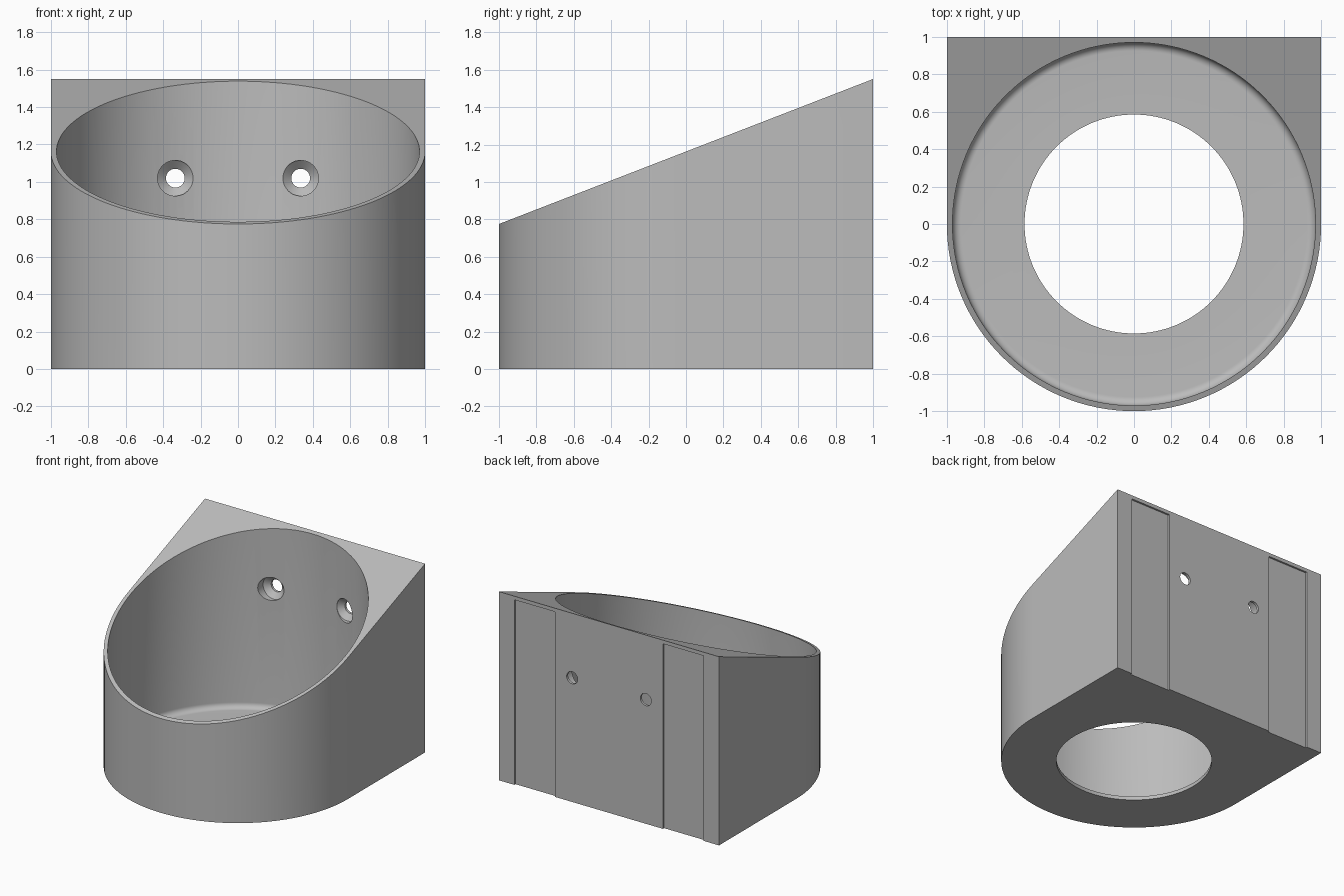
import bpy, bmesh
from math import sin, cos, pi, radians
from mathutils import Matrix

cube = bpy.data.objects.get("Cube")
if cube:
    bpy.data.objects.remove(cube, do_unlink=True)

grey = bpy.data.materials.new("plain grey")
grey.use_nodes = True
colour = (0.5, 0.5, 0.5, 1)
grey.diffuse_color = colour
grey.node_tree.nodes["Principled BSDF"].inputs["Base Color"].default_value = colour


def make_object(name, bm):
    bmesh.ops.recalc_face_normals(bm, faces=bm.faces)
    mesh = bpy.data.meshes.new(name)
    bm.to_mesh(mesh)
    bm.free()
    mesh.materials.append(grey)
    obj = bpy.data.objects.new(name, mesh)
    bpy.context.collection.objects.link(obj)
    return obj


def lathe(name, profile, segments, matrix=Matrix()):
    """Closed solid turned about z; the profile runs between its two end caps."""
    bm = bmesh.new()
    rings = [[bm.verts.new((r * cos(2 * pi * i / segments), r * sin(2 * pi * i / segments), z))
              for i in range(segments)] for r, z in profile]
    for low, high in zip(rings, rings[1:]):
        for i in range(segments):
            j = (i + 1) % segments
            bm.faces.new((low[i], low[j], high[j], high[i]))
    bm.faces.new(rings[0])
    bm.faces.new(rings[-1])
    bm.transform(matrix)
    return make_object(name, bm)


def box(name, low, high):
    bm = bmesh.new()
    bmesh.ops.create_cube(bm, size=1)
    for v in bm.verts:
        v.co = [a if c < 0 else b for c, a, b in zip(v.co, low, high)]
    return make_object(name, bm)


def cut(target, cutter):
    cutter.hide_render = True
    mod = target.modifiers.new("cut", "BOOLEAN")
    mod.operation = "DIFFERENCE"
    mod.solver = "EXACT"
    mod.object = cutter
    bpy.context.view_layer.objects.active = target
    bpy.ops.object.modifier_apply(modifier=mod.name)
    bpy.data.objects.remove(cutter, do_unlink=True)


# Holder body: round front, square back, sloping top
steps = 64
outline = [(-cos(pi * i / steps), -sin(pi * i / steps)) for i in range(steps + 1)]
outline += [(1, 1), (-1, 1)]
bm = bmesh.new()
bottom = [bm.verts.new((x, y, 0)) for x, y in outline]
top = [bm.verts.new((x, y, 1.1625 + 0.3875 * y)) for x, y in outline]
bm.faces.new(bottom)
bm.faces.new(top)
for i in range(len(outline)):
    j = (i + 1) % len(outline)
    bm.faces.new((bottom[i], bottom[j], top[j], top[i]))
body = make_object("holder_body", bm)

# Round cavity with a filleted floor and an open drain hole
fillet = [(0.925 + 0.045 * sin(a), 0.075 - 0.045 * cos(a))
          for a in (pi / 2 * i / 8 for i in range(9))]
cavity = [(0.585, -0.1), (0.585, 0.03)] + fillet + [(0.97, 2)]
cut(body, lathe("cavity_cutter", cavity, 128))

# Countersunk screw holes and shallow tape recesses on the back
screw = [(0.095, 0.7), (0.095, 0.94), (0.05, 0.98), (0.05, 1.1)]
for side in (-1, 1):
    place = Matrix.Translation((side * 0.335, 0, 1.02)) @ Matrix.Rotation(radians(-90), 4, "X")
    cut(body, lathe("screw_cutter", screw, 40, place))
    x0, x1 = sorted((side * 0.49, side * 0.86))
    cut(body, box("recess_cutter", (x0, 0.985, -0.1), (x1, 1.1, 1.52)))

# Smooth curves, sharp edges
bpy.ops.object.select_all(action="DESELECT")
body.select_set(True)
bpy.context.view_layer.objects.active = body
bpy.ops.object.shade_smooth_by_angle(angle=radians(25))
